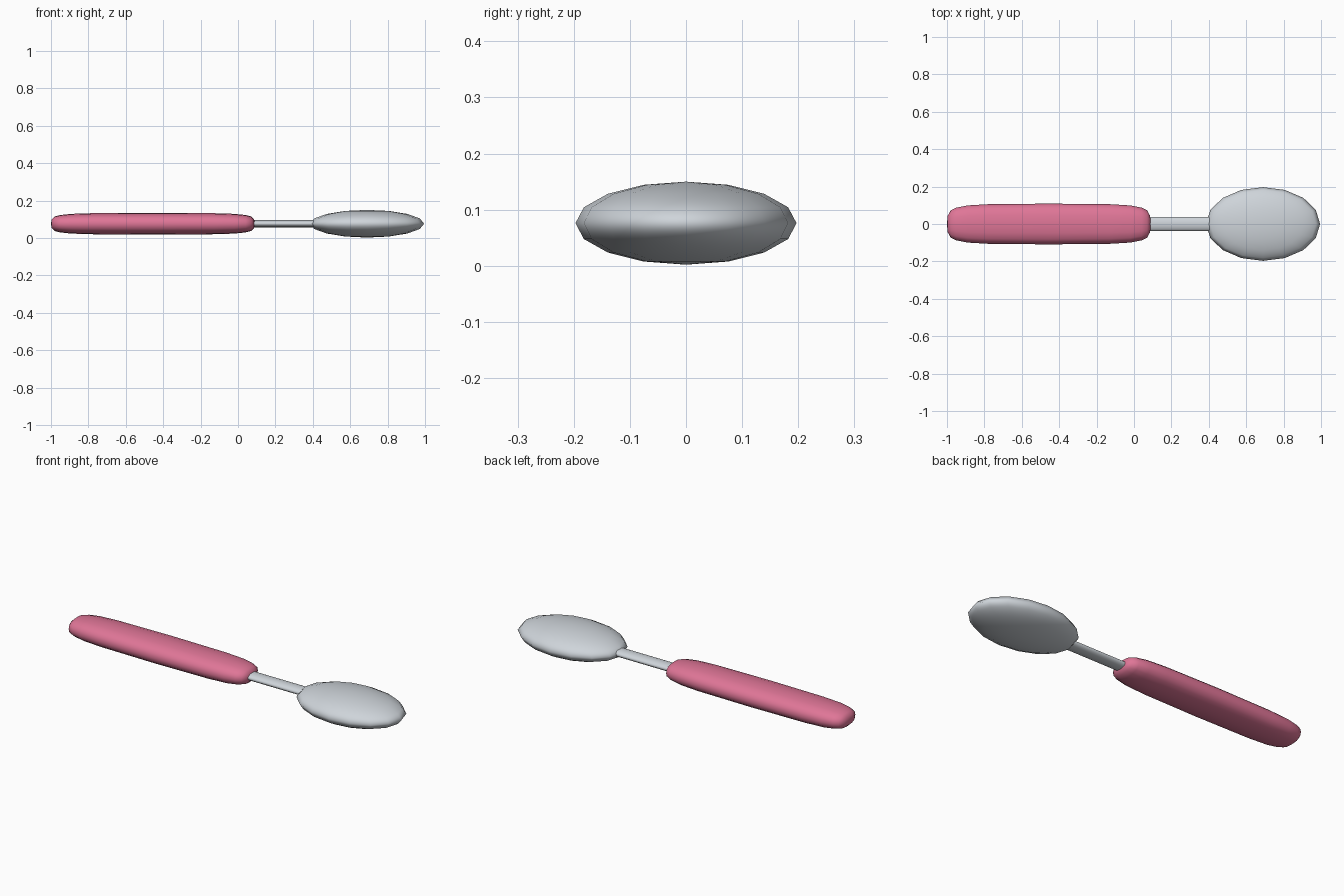
import bpy, bmesh
from math import sin, cos, pi, copysign

cube = bpy.data.objects.get("Cube")
if cube:
    bpy.data.objects.remove(cube)

MID_Z = 0.076


def material(name, rgb):
    mat = bpy.data.materials.new(name)
    mat.use_nodes = True
    color = (*rgb, 1)
    mat.diffuse_color = color
    mat.node_tree.nodes["Principled BSDF"].inputs["Base Color"].default_value = color
    return mat


def finish(obj, name, mat):
    obj.name = name
    obj.data.materials.append(mat)
    for poly in obj.data.polygons:
        poly.use_smooth = True


pink = material("pink grip", (0.74, 0.18, 0.31))
steel = material("pale steel", (0.62, 0.66, 0.70))

# Spoon bowl: flattened low-poly ellipsoid
bpy.ops.mesh.primitive_uv_sphere_add(segments=16, ring_count=8, radius=1,
                                     location=(0.69, 0, MID_Z))
bowl = bpy.context.object
bowl.scale = (0.305, 0.197, 0.074)
finish(bowl, "bowl", steel)

# Neck: flattened rod joining grip and bowl
bpy.ops.mesh.primitive_cylinder_add(vertices=16, radius=1, depth=0.42,
                                    location=(0.25, 0, MID_Z), rotation=(0, pi / 2, 0))
neck = bpy.context.object
neck.scale = (0.019, 0.038, 1)
finish(neck, "neck", steel)
bpy.ops.object.shade_smooth_by_angle()

# Grip: soft rounded bar lofted from superellipse sections, mirrored end to end
HALF, SIDES = 0.545, 16
half_profile = [(0.993, 0.40), (0.963, 0.67), (0.91, 0.80), (0.80, 0.91), (0.6, 0.97)]
stations = ([(-u, r) for u, r in half_profile] + [(0, 1)] + half_profile[::-1])


def soft(v):
    return copysign(abs(v) ** 0.85, v)


bm = bmesh.new()
rings = []
for u, r in stations:
    angles = [2 * pi * i / SIDES for i in range(SIDES)]
    rings.append([bm.verts.new((u * HALF, 0.109 * r * soft(cos(a)), 0.058 * r * soft(sin(a))))
                  for a in angles])
for a, b in zip(rings, rings[1:]):
    for i in range(SIDES):
        j = (i + 1) % SIDES
        bm.faces.new((a[i], a[j], b[j], b[i]))
for ring, x in ((rings[0], -HALF), (rings[-1], HALF)):
    tip = bm.verts.new((x, 0, 0))
    for i in range(SIDES):
        bm.faces.new((ring[i], ring[(i + 1) % SIDES], tip))
bmesh.ops.recalc_face_normals(bm, faces=bm.faces)
mesh = bpy.data.meshes.new("grip")
bm.to_mesh(mesh)
bm.free()
grip = bpy.data.objects.new("grip", mesh)
grip.location = (-0.455, 0, MID_Z)
bpy.context.collection.objects.link(grip)
finish(grip, "grip", pink)
